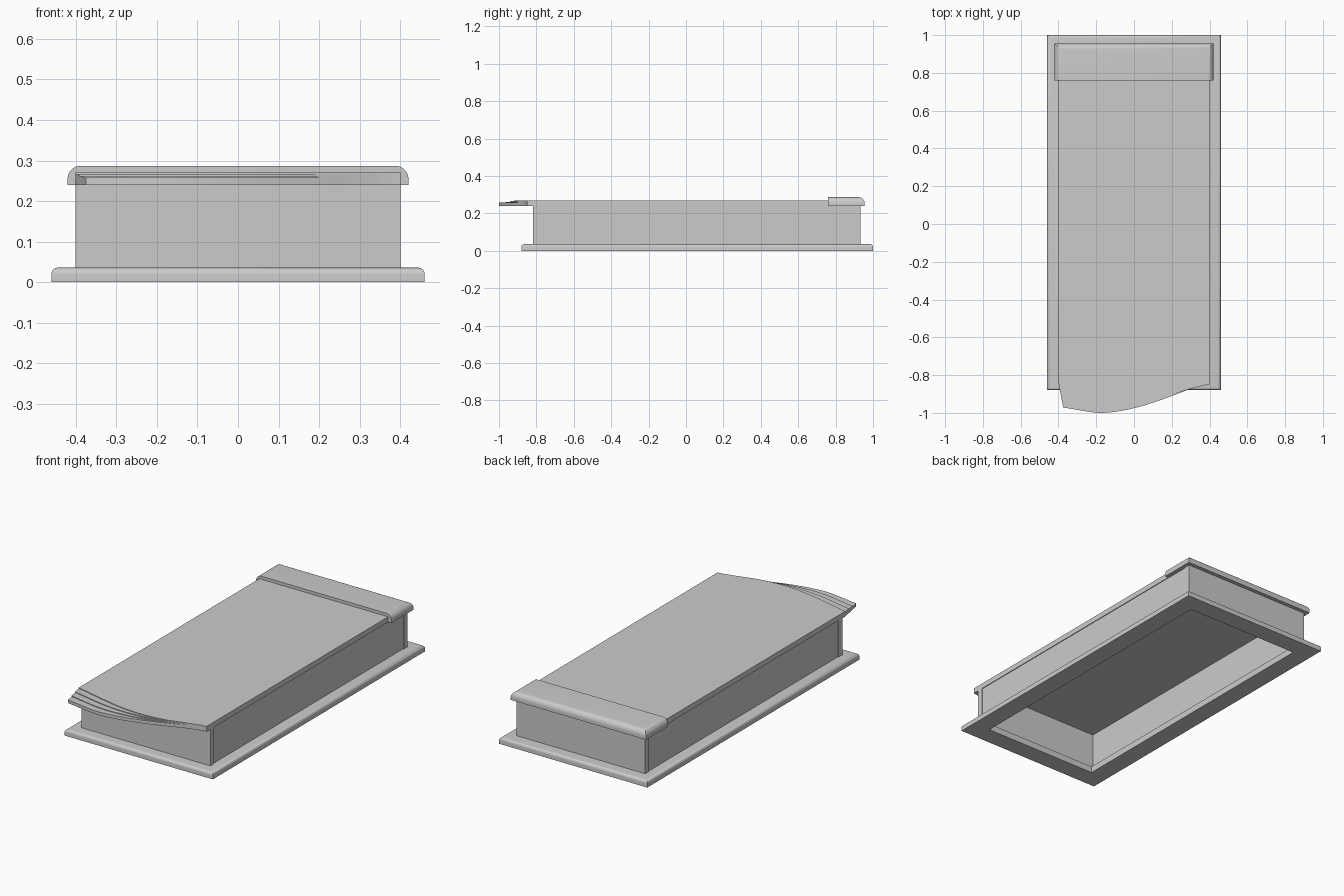
import bpy, bmesh, math

if "Cube" in bpy.data.objects:
    bpy.data.objects.remove(bpy.data.objects["Cube"])


def finish(name, bm, smooth=False):
    bmesh.ops.recalc_face_normals(bm, faces=bm.faces)
    mesh = bpy.data.meshes.new(name)
    bm.to_mesh(mesh)
    bm.free()
    ob = bpy.data.objects.new(name, mesh)
    bpy.context.collection.objects.link(ob)
    if smooth:
        bpy.ops.object.select_all(action='DESELECT')
        bpy.context.view_layer.objects.active = ob
        ob.select_set(True)
        bpy.ops.object.shade_smooth_by_angle(angle=math.radians(35))
    return ob


def box_bm(x0, x1, y0, y1, z0, z1):
    bm = bmesh.new()
    bmesh.ops.create_cube(bm, size=1)
    for v in bm.verts:
        v.co = (x0 + (v.co.x + .5) * (x1 - x0),
                y0 + (v.co.y + .5) * (y1 - y0),
                z0 + (v.co.z + .5) * (z1 - z0))
    return bm


# Base frame: a rounded moulding profile swept round a rectangle
def frame(name, x, y0, y1, profile):
    bm = bmesh.new()
    rings = [[bm.verts.new(p) for p in
              ((-x + d, y0 + d, z), (x - d, y0 + d, z),
               (x - d, y1 - d, z), (-x + d, y1 - d, z))] for d, z in profile]
    for a, b in zip(rings, rings[1:] + rings[:1]):
        for i in range(4):
            j = (i + 1) % 4
            bm.faces.new((a[i], a[j], b[j], b[i]))
    return finish(name, bm, True)


R = 0.016
arc = [(R - R * math.cos(a), 0.036 - R + R * math.sin(a))
       for a in (math.pi / 2 * i / 6 for i in range(7))]
frame("base_frame", 0.46, -0.88, 1.0, [(0, 0)] + arc + [(0.105, 0.036), (0.105, 0)])

# Box walls: side panels slightly recessed between the end panels
for side, s in (("left", -1), ("right", 1)):
    xs = sorted((s * 0.372, s * 0.396))
    finish(side + "_wall", box_bm(*xs, -0.783, 0.90, 0.036, 0.24))
finish("front_wall", box_bm(-0.4, 0.4, -0.817, -0.783, 0.036, 0.24))
finish("back_wall", box_bm(-0.4, 0.4, 0.90, 0.933, 0.036, 0.24))

# Page stack: fanned sheets, lower ones curl further forward at the left
top_edge = [-.843, -.865, -.888, -.907, -.918, -.915, -.900, -.872, -.85]
low_edge = [-.972, -.988, -1.0, -.992, -.972, -.943, -.908, -.872, -.85]


def sheet(name, t, z0, z1):
    def edge(u):
        i = min(int(u * 8), 7)
        f = u * 8 - i

        def spline(e):
            p = [e[max(0, min(8, i + k))] for k in (-1, 0, 1, 2)]
            return p[1] + .5 * f * (p[2] - p[0] + f * (
                2 * p[0] - 5 * p[1] + 4 * p[2] - p[3]
                + f * (3 * (p[1] - p[2]) + p[3] - p[0])))
        return spline(top_edge) * (1 - t) + spline(low_edge) * t

    n = 32
    left = -0.4 + 0.025 * t
    outline = [(left + (0.4 - left) * i / n, edge(i / n)) for i in range(n + 1)]
    outline += [(0.4, 0.93), (-0.4, 0.93), (-0.4, -0.835)]
    bm = bmesh.new()
    face = bm.faces.new([bm.verts.new((x, y, z0)) for x, y in outline])
    up = bmesh.ops.extrude_face_region(bm, geom=[face], use_keep_orig=True)
    bmesh.ops.translate(bm, vec=(0, 0, z1 - z0),
                        verts=[g for g in up["geom"] if isinstance(g, bmesh.types.BMVert)])
    return finish(name, bm)


levels = [0.24, 0.258, 0.262, 0.266, 0.27]
for i in range(4):
    sheet(f"page_sheet_{i + 1}", 1 - i / 3, levels[i], levels[i + 1])

# Binding strip: rounded on the back and both sides, flat at the front
bm = box_bm(-0.42, 0.42, 0.76, 0.955, 0.24, 0.287)
edges = [e for e in bm.edges
         if all(v.co.z > 0.28 for v in e.verts) and not all(v.co.y < 0.8 for v in e.verts)]
bmesh.ops.bevel(bm, geom=edges, offset=0.032, segments=8, profile=0.5, affect='EDGES')
finish("binding_strip", bm, True)
